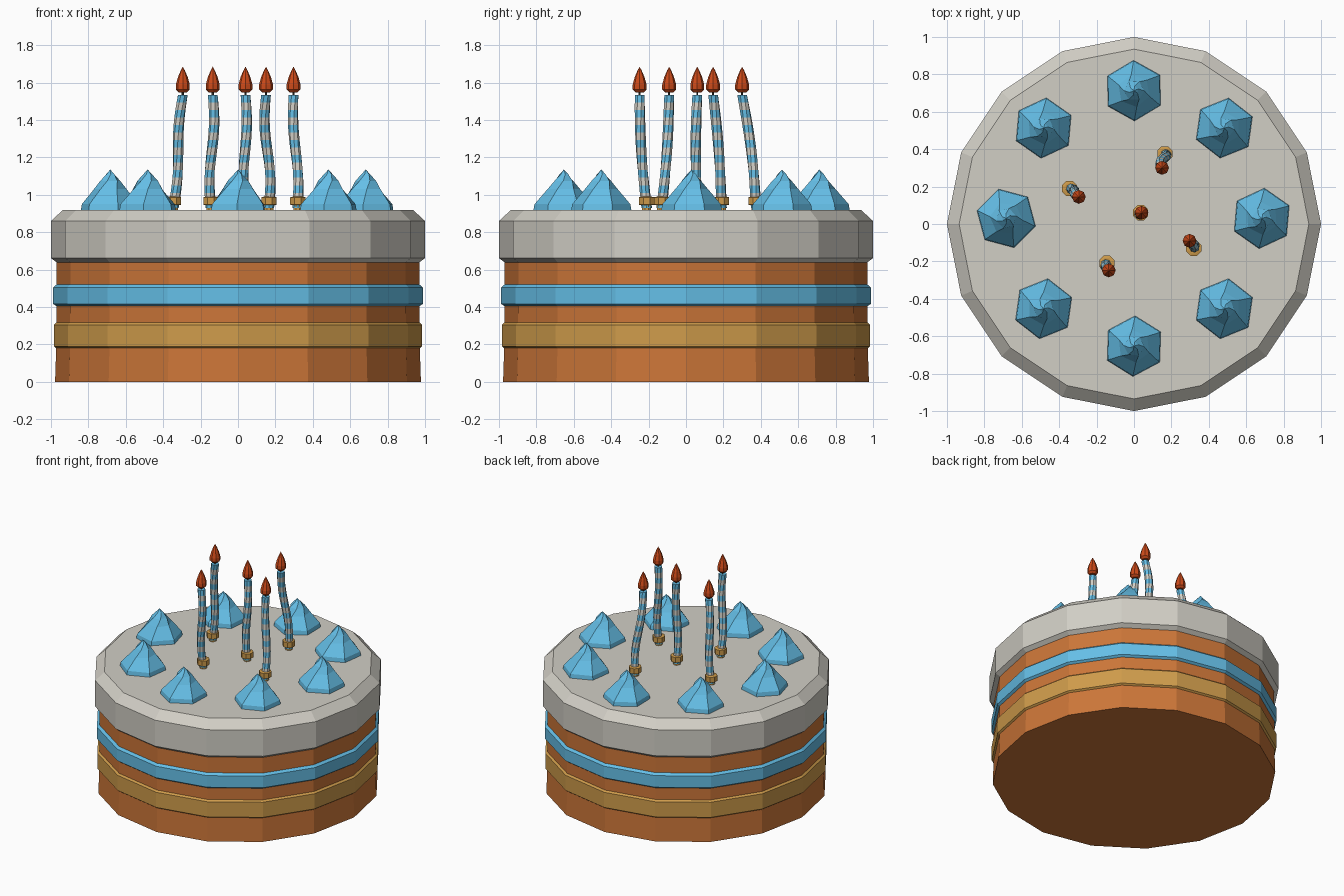
import bpy, bmesh, math
from mathutils import Vector

if "Cube" in bpy.data.objects:
    bpy.data.objects.remove(bpy.data.objects["Cube"])


def material(name, rgb):
    m = bpy.data.materials.new(name)
    m.diffuse_color = (*rgb, 1)
    m.use_nodes = True
    m.node_tree.nodes["Principled BSDF"].inputs["Base Color"].default_value = m.diffuse_color
    return m


SPONGE = material("sponge", (0.60, 0.18, 0.04))
BLUE = material("blue_icing", (0.13, 0.52, 0.80))
CUSTARD = material("custard", (0.62, 0.33, 0.07))
CREAM = material("cream", (0.64, 0.62, 0.56))
FLAME = material("flame", (0.62, 0.07, 0.01))
WICK = material("wick", (0.05, 0.04, 0.03))


def loft(name, rings, sides, mats, pick=lambda i: 0, spin=0.0):
    """Skin stacked rings of (x, y, z, radius, twist); zero radius gives a tip."""
    bm = bmesh.new()
    loops = []
    for x, y, z, r, twist in rings:
        if r == 0:
            loops.append([bm.verts.new((x, y, z))])
            continue
        angles = [spin + twist + math.tau * k / sides for k in range(sides)]
        loops.append([bm.verts.new((x + r * math.cos(a), y + r * math.sin(a), z)) for a in angles])
    for i, (lo, hi) in enumerate(zip(loops, loops[1:])):
        for k in range(sides):
            n = (k + 1) % sides
            if len(hi) == 1:
                f = bm.faces.new((lo[k], lo[n], hi[0]))
            else:
                f = bm.faces.new((lo[k], lo[n], hi[n], hi[k]))
            f.material_index = pick(i)
    if len(loops[0]) > 1:
        bm.faces.new(loops[0][::-1])
    if len(loops[-1]) > 1:
        bm.faces.new(loops[-1])
    bmesh.ops.recalc_face_normals(bm, faces=bm.faces)
    mesh = bpy.data.meshes.new(name)
    bm.to_mesh(mesh)
    bm.free()
    for m in mats:
        mesh.materials.append(m)
    obj = bpy.data.objects.new(name, mesh)
    bpy.context.collection.objects.link(obj)
    return obj


def lathe(name, profile, sides, mat, x=0, y=0, spin=0.0):
    return loft(name, [(x, y, z, r, 0) for r, z in profile], sides, [mat], spin=spin)


# Cake body with two filling bands and the icing cap
lathe("sponge", [(0.978, 0), (0.972, 0.18), (0.97, 0.65)], 16, SPONGE)
lathe("custard_band", [(0.965, 0.175), (0.985, 0.19), (0.985, 0.305), (0.965, 0.322)], 16, CUSTARD)
lathe("blue_band", [(0.965, 0.4), (0.988, 0.417), (0.988, 0.505), (0.965, 0.525)], 16, BLUE)
lathe("icing_cap", [(0.965, 0.635), (1, 0.662), (1, 0.86), (0.935, 0.92)], 16, CREAM)

# Ring of twisted piped dollops
SPINS = [25, 22, 31, 25, 45, 22, 28, 22]
for i, spin in enumerate(SPINS):
    a = math.tau * i / 8
    x, y = 0.683 * math.cos(a), 0.03 + 0.683 * math.sin(a)
    steps = [(0.163, 0.915, 0), (0.157, 0.95, 0), (0.088, 1.03, 0.15),
             (0.055, 1.075, 0.5), (0.024, 1.11, 0.9), (0, 1.135, 0)]
    loft(f"dollop_{i + 1}", [(x, y, z, r, t) for r, z, t in steps], 6, [BLUE], spin=math.radians(spin))

# Leaning striped candles: (base x, base y, top x, top y, bend)
CANDLES = [
    (0.165, 0.375, 0.15, 0.30, 0.012),
    (-0.345, 0.19, -0.295, 0.145, 0.008),
    (0.035, 0.06, 0.04, 0.06, -0.008),
    (0.32, -0.13, 0.297, -0.09, 0.008),
    (-0.145, -0.21, -0.135, -0.248, -0.01),
]
STRIPES = 15
for n, (bx, by, tx, ty, bend) in enumerate(CANDLES, 1):
    rings = []
    for i in range(STRIPES + 1):
        t = i / STRIPES
        p = Vector((bx, by, 0.93)).lerp((tx, ty, 1.535), t)
        p.x += bend * math.sin(math.tau * t)
        p.y += bend * math.sin(math.pi * t)
        rings.append((*p, 0.028, 0.08 * i))
    loft(f"candle_{n}", rings, 8, [BLUE, CREAM], pick=lambda i: i % 2)
    lathe(f"candle_holder_{n}", [(0.026, 0.915), (0.026, 0.945), (0.044, 0.947), (0.044, 0.987), (0.03, 0.99)],
          8, CUSTARD, bx, by, math.pi / 8)
    lathe(f"wick_{n}", [(0.006, 1.53), (0.006, 1.57)], 6, WICK, tx, ty)
    lathe(f"flame_{n}", [(0.022, 1.548), (0.037, 1.563), (0.037, 1.59), (0.026, 1.63), (0.011, 1.665), (0, 1.685)],
          8, FLAME, tx, ty)
